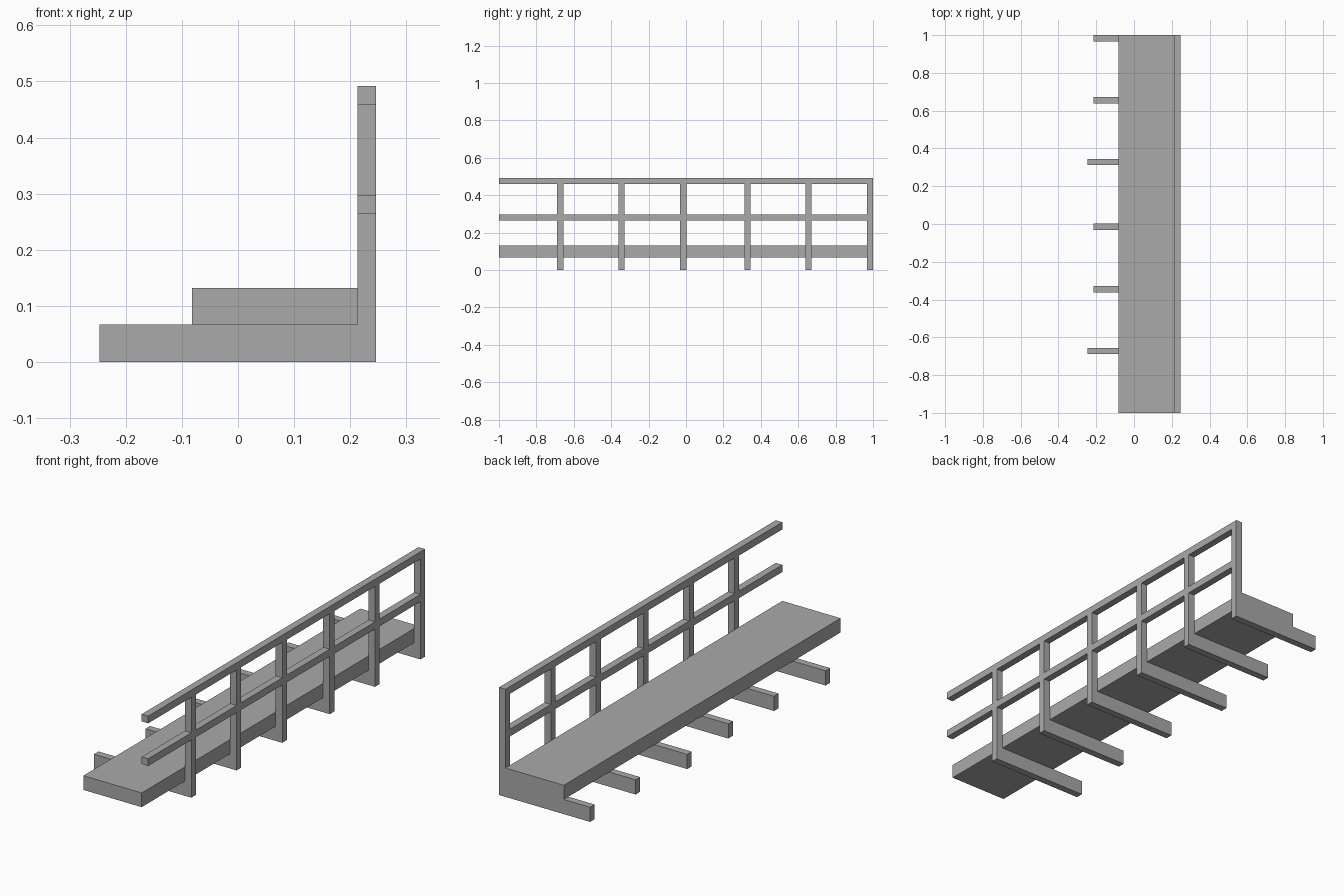
import bpy
import bmesh

cube = bpy.data.objects.get("Cube")
if cube:
    bpy.data.objects.remove(cube, do_unlink=True)

# Single flat grey
grey = bpy.data.materials.new("plain_grey")
grey.use_nodes = True
grey.diffuse_color = (0.4, 0.4, 0.4, 1)
grey.node_tree.nodes["Principled BSDF"].inputs["Base Color"].default_value = grey.diffuse_color

POST_IN, POST_OUT = 0.213, 0.246
DECK_EDGE = -0.082
DECK_BOTTOM, DECK_TOP = 0.067, 0.132
RAIL_TOP = 0.492
THICK = 0.033


def extrude_profile(name, profile, y_start, y_end):
    """Extrude an x-z outline along y."""
    bm = bmesh.new()
    face = bm.faces.new([bm.verts.new((x, y_start, z)) for x, z in profile])
    result = bmesh.ops.extrude_face_region(bm, geom=[face])
    moved = [g for g in result["geom"] if isinstance(g, bmesh.types.BMVert)]
    bmesh.ops.translate(bm, verts=moved, vec=(0, y_end - y_start, 0))
    bmesh.ops.recalc_face_normals(bm, faces=bm.faces)
    mesh = bpy.data.meshes.new(name)
    bm.to_mesh(mesh)
    bm.free()
    mesh.materials.append(grey)
    obj = bpy.data.objects.new(name, mesh)
    bpy.context.collection.objects.link(obj)
    return obj


def rectangle(x0, x1, z0, z1):
    return [(x0, z0), (x1, z0), (x1, z1), (x0, z1)]


# Walkway deck
extrude_profile("deck", rectangle(DECK_EDGE, POST_IN, DECK_BOTTOM, DECK_TOP), -1, 1)

# L-shaped frames: a cross beam under the deck and a railing post
SHORT, LONG = -0.215, -0.247
frames = [(-0.672, LONG), (-0.345, SHORT), (-0.015, SHORT),
          (0.328, LONG), (0.655, SHORT), (1 - THICK / 2, SHORT)]
for i, (y, beam_end) in enumerate(frames, 1):
    outline = [(beam_end, 0), (POST_OUT, 0), (POST_OUT, RAIL_TOP),
               (POST_IN, RAIL_TOP), (POST_IN, DECK_BOTTOM), (beam_end, DECK_BOTTOM)]
    extrude_profile(f"support_frame_{i}", outline, y - THICK / 2, y + THICK / 2)

# Handrail and middle rail
for name, top in (("handrail", RAIL_TOP), ("middle_rail", 0.297)):
    extrude_profile(name, rectangle(POST_IN, POST_OUT, top - THICK, top), -1, 1)
